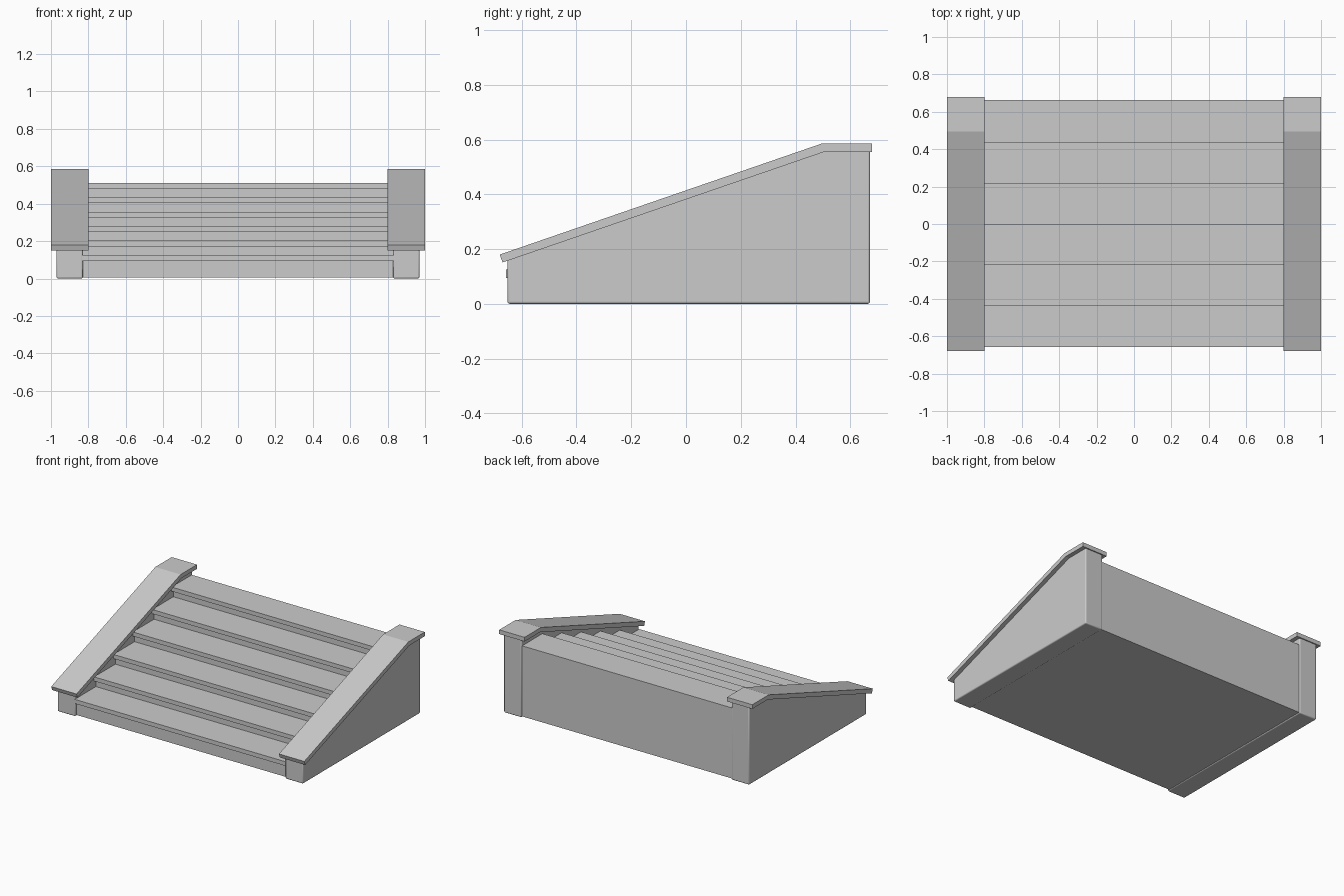
import bpy, bmesh

if "Cube" in bpy.data.objects:
    bpy.data.objects.remove(bpy.data.objects["Cube"])

STEPS, RUN, RISE = 6, 0.2185, 0.077
FRONT, BACK, NOSE, THICK = -0.657, 0.664, 0.02, 0.03


def extrude_profile(name, profile, x0, x1):
    """Extrude a (y, z) outline along x from x0 to x1."""
    bm = bmesh.new()
    face = bm.faces.new([bm.verts.new((x0, y, z)) for y, z in profile])
    ret = bmesh.ops.extrude_face_region(bm, geom=[face])
    verts = [v for v in ret["geom"] if isinstance(v, bmesh.types.BMVert)]
    bmesh.ops.translate(bm, verts=verts, vec=(x1 - x0, 0, 0))
    bmesh.ops.recalc_face_normals(bm, faces=bm.faces[:])
    mesh = bpy.data.meshes.new(name)
    bm.to_mesh(mesh)
    bm.free()
    obj = bpy.data.objects.new(name, mesh)
    bpy.context.collection.objects.link(obj)
    return obj


# Stepped core: risers sit behind the tread noses
outline = [(BACK, 0.006), (FRONT + NOSE, 0.006)]
for i in range(STEPS):
    y = FRONT + NOSE + i * RUN
    z = 0.095 + i * RISE
    outline.append((y, z))
    if i < STEPS - 1:
        outline.append((y + RUN, z))
outline.append((BACK, 0.095 + (STEPS - 1) * RISE))
extrude_profile("stair_core", outline, -0.835, 0.835)

# Tread slabs with overhanging noses
for i in range(STEPS):
    y0 = FRONT + i * RUN
    y1 = BACK if i == STEPS - 1 else y0 + RUN + NOSE
    z0 = 0.095 + i * RISE
    extrude_profile(f"tread_{i + 1}",
                    [(y0, z0), (y1, z0), (y1, z0 + THICK), (y0, z0 + THICK)],
                    -0.835, 0.835)

for side, s in (("left", -1), ("right", 1)):
    # Sloping side wall with softened edges
    wall = extrude_profile(f"{side}_wall",
                           [(-0.652, 0), (0.672, 0), (0.672, 0.565),
                            (0.508, 0.565), (-0.652, 0.166)],
                           s * 0.83, s * 0.97)
    bevel = wall.modifiers.new("soft_edges", 'BEVEL')
    bevel.width = 0.008
    bevel.segments = 3
    bevel.limit_method = 'ANGLE'
    bpy.context.view_layer.objects.active = wall
    wall.select_set(True)
    bpy.ops.object.shade_smooth_by_angle()
    wall.select_set(False)

    # Bent coping slab on top of the wall
    extrude_profile(f"{side}_coping",
                    [(-0.67, 0.151), (0.505, 0.555), (0.68, 0.555),
                     (0.68, 0.585), (0.495, 0.585), (-0.68, 0.18)],
                    s * 0.80, s * 1.0)
